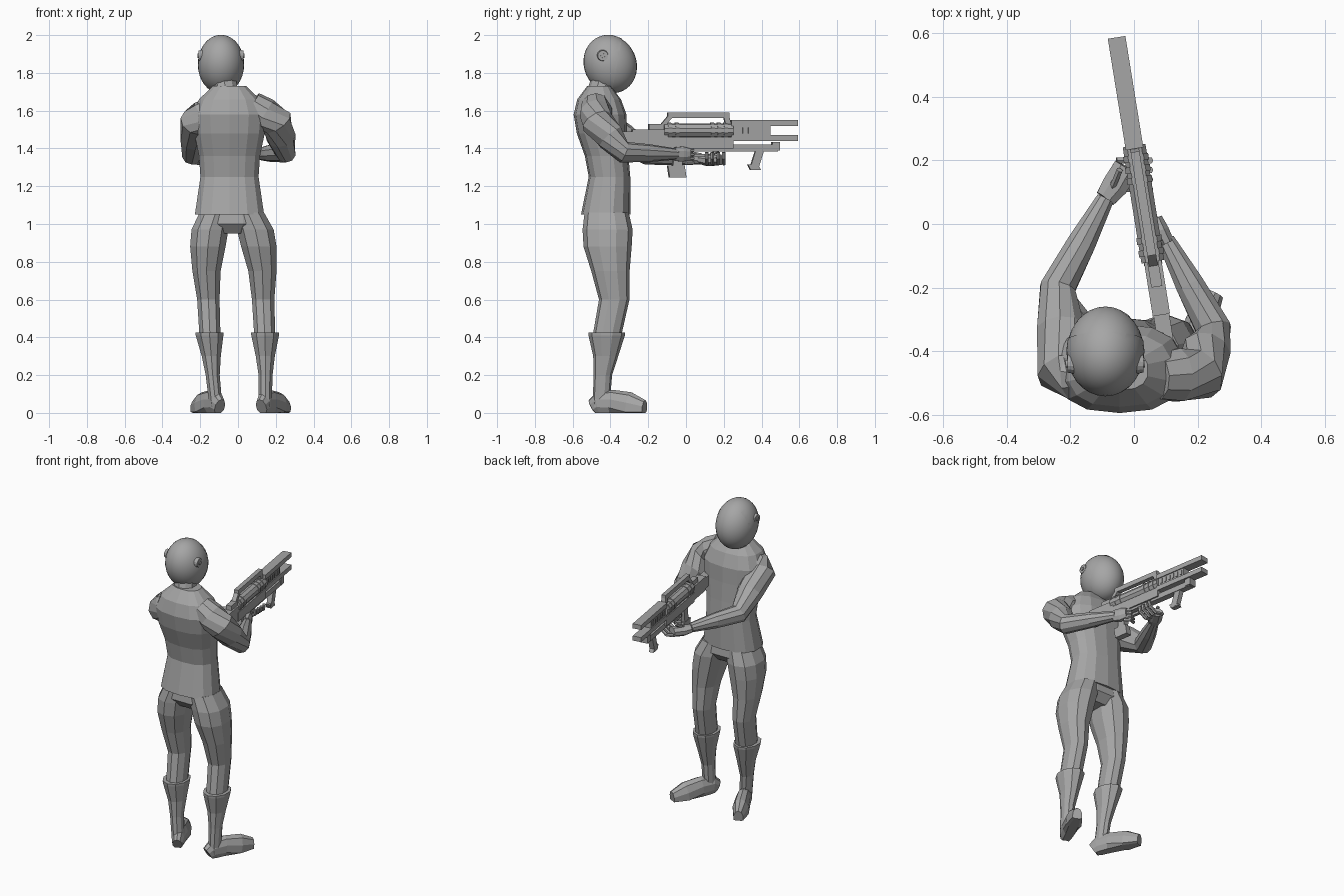
import bpy, bmesh, math
from mathutils import Vector, Matrix

default_cube = bpy.data.objects.get("Cube")
if default_cube:
    bpy.data.objects.remove(default_cube, do_unlink=True)

GREY = (.38, .38, .38, 1)
grey = bpy.data.materials.new("plain_grey")
grey.use_nodes = True
grey.diffuse_color = GREY
grey.node_tree.nodes["Principled BSDF"].inputs["Base Color"].default_value = GREY

SIDES = {"left": -1, "right": 1}
UP = Vector((0, 0, 1))
STILL = Matrix.Identity(4)
# The weapon is modelled along +y from its receiver floor, then turned to its aim
AIM = Matrix.Translation((.04, 0, 1.4)) @ Matrix.Rotation(.16, 4, 'Z')


def finish(name, bm, matrix=STILL, smooth=False):
    """Place the mesh, colour it and add it to the scene."""
    bmesh.ops.transform(bm, matrix=matrix, verts=bm.verts)
    bmesh.ops.recalc_face_normals(bm, faces=bm.faces)
    mesh = bpy.data.meshes.new(name)
    bm.to_mesh(mesh)
    bm.free()
    mesh.materials.append(grey)
    for polygon in mesh.polygons:
        polygon.use_smooth = smooth
    part = bpy.data.objects.new(name, mesh)
    bpy.context.collection.objects.link(part)


def loft(name, rings, sides=10, ratio=1, level=False, square=1, floor=0, matrix=STILL):
    """Skin rings of (x, y, z, half width); ratio gives the other half size."""
    bm = bmesh.new()
    centres = [Vector(ring[:3]) for ring in rings]
    last = len(rings) - 1
    loops = []
    for i, (centre, ring) in enumerate(zip(centres, rings)):
        if level:
            across, upward = Vector((1, 0, 0)), Vector((0, 1, 0))
        else:
            along = centres[min(i + 1, last)] - centres[max(i - 1, 0)]
            across = along.cross(UP).normalized()
            upward = across.cross(along).normalized()
        loop = []
        for k in range(sides):
            angle = math.tau * (k + .5) / sides
            c, s = (math.copysign(abs(value) ** square, value)
                    for value in (math.cos(angle), math.sin(angle)))
            point = centre + (across * c + upward * s * ratio) * ring[3]
            point.z = max(point.z, floor)
            loop.append(bm.verts.new(point))
        loops.append(loop)
    for lower, upper in zip(loops, loops[1:]):
        for k in range(sides):
            following = (k + 1) % sides
            bm.faces.new((lower[k], lower[following], upper[following], upper[k]))
    bm.faces.new(loops[0])
    bm.faces.new(loops[-1])
    finish(name, bm, matrix)


def arm(name, joints, radii, swell):
    """Join the joints, with a swollen muscle ring halfway along each bone."""
    rings = [(*joint, radius) for joint, radius in zip(joints, radii)]
    path = rings[:1]
    for start, end in zip(rings, rings[1:]):
        middle = [(a + b) / 2 for a, b in zip(start, end)]
        middle[3] *= swell
        path += [middle, end]
    loft(name, path)


def gun_box(name, back, front, low, high, width, slant=0):
    """Box in weapon space; slant slides its lower face forward."""
    bm = bmesh.new()
    bmesh.ops.create_cube(bm, size=1)
    for vert in bm.verts:
        x, y, z = vert.co
        vert.co.x = x * width
        vert.co.y = (front if y > 0 else back) + (slant if z < 0 else 0)
        vert.co.z = high if z > 0 else low
    finish(name, bm, AIM)


def gun_tube(name, back, front, radius):
    height = .095
    loft(name, [(0, y, height, radius) for y in (back, front)], floor=height - radius, matrix=AIM)


# Head leaning forward, with a shallow helmet shell and ear discs
HEAD = Vector((-.09, -.4, 1.846))
HEAD_SHAPE = (Matrix.Translation(HEAD) @ Matrix.Rotation(.4, 4, 'X')
              @ Matrix.Diagonal((.123, .14, .158, 1)))


def skull(name, radius, cut):
    bm = bmesh.new()
    bmesh.ops.create_uvsphere(bm, u_segments=28, v_segments=18, radius=radius)
    if cut:
        everything = bm.verts[:] + bm.edges[:] + bm.faces[:]
        bmesh.ops.bisect_plane(bm, geom=everything, plane_co=(0, .3, 0),
                               plane_no=(0, 4, -3), clear_outer=True)
    finish(name, bm, HEAD_SHAPE, smooth=True)


skull("head", .985, cut=False)
skull("helmet_shell", 1, cut=True)
for label, side in SIDES.items():
    for piece, radius, reach in (("disc", .034, .105), ("hub", .014, .11)):
        bm = bmesh.new()
        bmesh.ops.create_cone(bm, cap_ends=True, segments=14, radius1=radius,
                              radius2=radius * .8, depth=.03)
        place = Matrix.Translation(HEAD + Vector((side * reach, -.04, .045)))
        finish(f"{label}_ear_{piece}", bm, place @ Matrix.Rotation(side * math.pi / 2, 4, 'Y'))
loft("neck", [(-.06, -.46, 1.68, .07), (-.08, -.43, 1.8, .065)], level=True)

# Jacket with a flared hem, and the hips below it
jacket = [(1.05, -.425, .187), (1.25, -.405, .157), (1.36, -.42, .165), (1.48, -.445, .19),
          (1.58, -.455, .2), (1.66, -.46, .165), (1.73, -.46, .09)]
loft("torso", [(-.045, y, z, width) for z, y, width in jacket],
     sides=14, ratio=.7, level=True, square=.8)
loft("pelvis", [(-.035, -.42, z, width) for z, width in ((1.1, .165), (1, .185), (.95, .12))],
     sides=12, ratio=.65, level=True, square=.8)

# Legs, cuffed boots and splayed feet; the stance shifts right towards the ground
LEG = [(.085, -.42, 1.06, .09), (.12, -.415, .97, .102), (.135, -.415, .88, .098),
       (.148, -.4, .75, .078), (.145, -.38, .6, .062), (.145, -.42, .4, .058)]
BOOT = [(.147, -.42, .425, .078), (.147, -.42, .41, .077), (.143, -.425, .3, .053),
        (.14, -.44, .2, .039), (.13, -.45, .03, .036)]
FOOT = [(.11, -.49, .03, .03), (.125, -.46, .05, .04), (.155, -.39, .05, .045),
        (.2, -.3, .03, .05), (.24, -.22, .02, .03)]
for label, side in SIDES.items():
    leg, boot, foot = ([(side * out + .015 - z * .045, y, z, width) for out, y, z, width in rings]
                       for rings in (LEG, BOOT, FOOT))
    loft(f"{label}_leg", leg, ratio=1.3, level=True, square=.9)
    loft(f"{label}_boot", boot, ratio=1.25, level=True)
    loft(f"{label}_foot", foot, ratio=1.6)

# Arms bent around the weapon: chest, shoulder, elbow, wrist
ARM_RADII = (.075, .087, .058, .029)
arm("right_arm", [(.07, -.48, 1.63), (.205, -.47, 1.54), (.25, -.33, 1.38), (.1, -.05, 1.37)],
    ARM_RADII, swell=1.08)
arm("left_arm", [(-.14, -.475, 1.6), (-.22, -.465, 1.54), (-.24, -.2, 1.37), (-.09, .08, 1.345)],
    ARM_RADII, swell=1.08)

# Hands with fingers curled about the grip and the fore end
loft("right_hand", [(.105, -.06, 1.37, .024), (.085, -.02, 1.37, .027), (.07, .02, 1.37, .02)],
     sides=8, ratio=1.6)
loft("left_hand", [(-.09, .08, 1.34, .035), (-.06, .12, 1.335, .045), (-.025, .18, 1.34, .042)],
     sides=8, ratio=.7)


def finger(name, points):
    loft(name, [(*point, .011) for point in points], sides=6)


for i in range(4):
    z = 1.39 - i * .022
    finger(f"right_finger_{i}", [(.08, 0, z), (.055, .035, z), (.02, .02, z)])
    y = .11 + i * .03
    finger(f"left_finger_{i}", [(-.055, y, 1.33), (0, y, 1.32), (.045, y, 1.35), (.05, y, 1.38)])
finger("left_thumb", [(-.07, .11, 1.35), (-.045, .17, 1.39)])

# Weapon: stock, receiver and banded drum
gun_box("stock_butt", -.375, -.27, .02, .09, .05, slant=.03)
gun_box("stock", -.29, -.1, .01, .1, .055)
gun_box("stock_cheek", -.2, -.08, .1, .13, .035)
gun_box("receiver", -.13, .25, 0, .06, .058)
gun_tube("drum", -.12, .25, .038)
for i, y in enumerate((-.1, -.06, .13, .165, .2)):
    gun_tube(f"drum_band_{i}", y, y + .02, .042)

# Barrel block between two long rails, with side ribs
gun_box("barrel_block", .24, .45, .065, .135, .044)
for label, low, high in (("lower", .04, .07), ("upper", .12, .15)):
    gun_box(f"{label}_rail", .24, .595, low, high, .056)
gun_box("under_rail", .02, .49, -.015, .02, .04)
gun_box("under_rail_tip", .46, .5, -.01, .035, .05)
for i in range(6):
    y = .27 + i * .03
    gun_box(f"barrel_rib_{i}", y, y + .015, .08, .11, .054)

# Carry handle on two posts
gun_box("carry_handle", -.1, .23, .16, .19, .028)
gun_box("handle_rear_post", -.1, -.07, .11, .17, .028, slant=-.05)
gun_box("handle_front_post", .2, .23, .11, .17, .028, slant=.015)

# Grips and magazine
gun_box("pistol_grip", -.06, -.01, -.11, .01, .036, slant=-.015)
gun_box("magazine", -.1, -.01, -.155, -.09, .04, slant=.01)
gun_box("trigger_guard", 0, .1, -.045, -.03, .02)
gun_box("fore_grip", .375, .42, -.11, 0, .032, slant=-.035)
gun_box("fore_grip_toe", .33, .385, -.115, -.085, .03, slant=.015)
